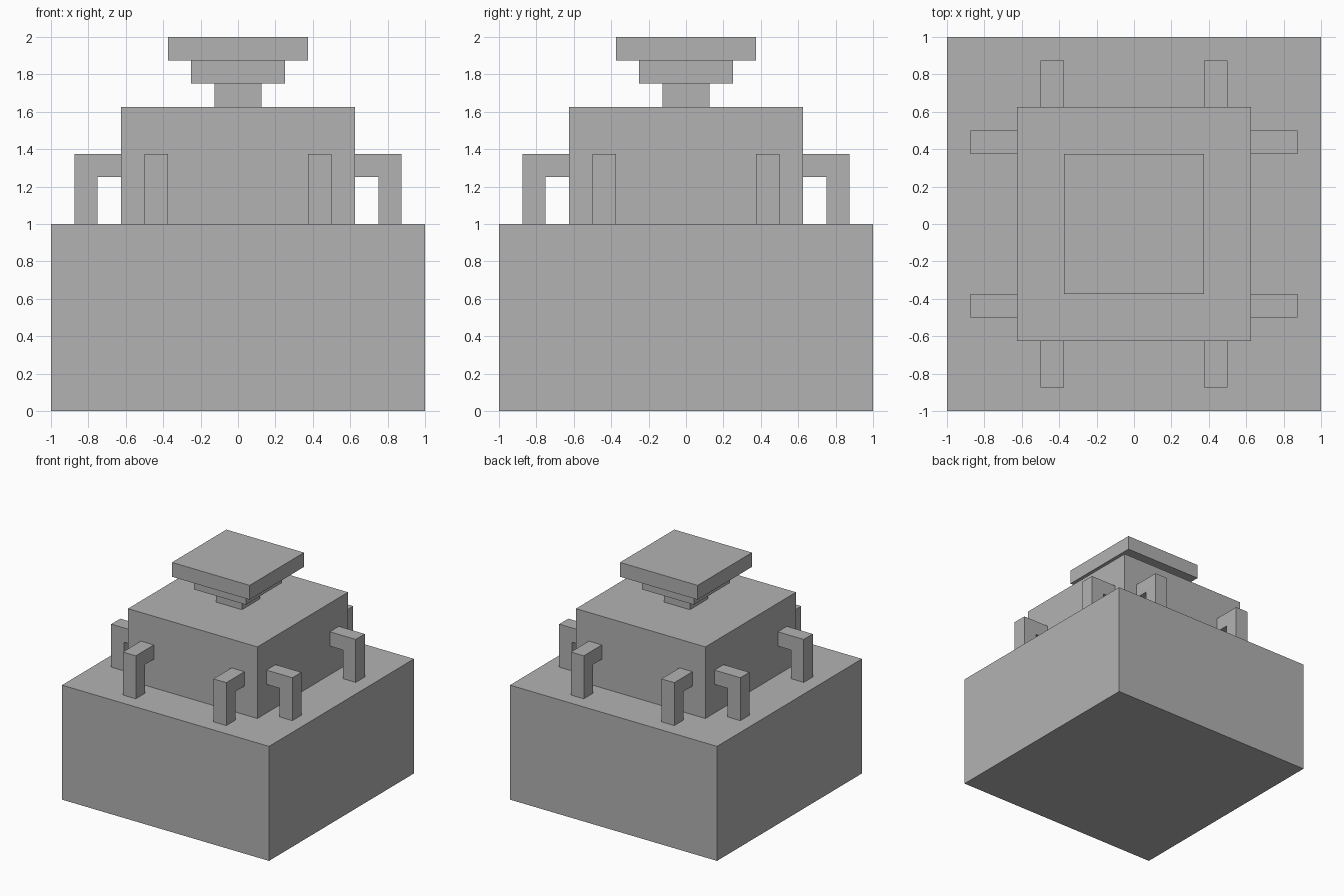
import bpy
import bmesh
from math import pi
from mathutils import Matrix

default_cube = bpy.data.objects.get("Cube")
if default_cube:
    bpy.data.objects.remove(default_cube, do_unlink=True)

GREY = 0.448
stone = bpy.data.materials.new("grey_stone")
stone.use_nodes = True
stone.diffuse_color = (GREY, GREY, GREY, 1)
stone.node_tree.nodes["Principled BSDF"].inputs["Base Color"].default_value = (GREY, GREY, GREY, 1)


def add_object(name, bm):
    bmesh.ops.recalc_face_normals(bm, faces=bm.faces)
    mesh = bpy.data.meshes.new(name)
    bm.to_mesh(mesh)
    bm.free()
    mesh.materials.append(stone)
    obj = bpy.data.objects.new(name, mesh)
    bpy.context.collection.objects.link(obj)
    return obj


def square_block(name, half, bottom, top):
    bm = bmesh.new()
    bmesh.ops.create_cube(bm, size=1)
    bmesh.ops.scale(bm, verts=bm.verts, vec=(2 * half, 2 * half, top - bottom))
    bmesh.ops.translate(bm, verts=bm.verts, vec=(0, 0, (top + bottom) / 2))
    return add_object(name, bm)


# Centred square tiers, from the ground up
square_block("base", 1, 0, 1)
square_block("body", 0.625, 1, 1.625)
square_block("neck", 0.125, 1.625, 1.75)
square_block("collar", 0.25, 1.75, 1.875)
square_block("cap", 0.375, 1.875, 2)

# Bent bracket: a bar out of the body that turns down to the base
PROFILE = [(0.625, 1.25), (0.75, 1.25), (0.75, 1), (0.875, 1), (0.875, 1.375), (0.625, 1.375)]


def bracket(name, offset, angle):
    bm = bmesh.new()
    outline = bm.faces.new([bm.verts.new((x, offset - 0.0625, z)) for x, z in PROFILE])
    extruded = bmesh.ops.extrude_face_region(bm, geom=[outline])["geom"]
    moved = [v for v in extruded if isinstance(v, bmesh.types.BMVert)]
    bmesh.ops.translate(bm, verts=moved, vec=(0, 0.125, 0))
    bm.transform(Matrix.Rotation(angle, 4, "Z"))
    return add_object(name, bm)


# Two brackets on each of the four sides
for turn, side in enumerate(("left", "back", "right", "front")):
    for number, offset in enumerate((-0.4375, 0.4375), 1):
        bracket(f"{side}_bracket_{number}", offset, turn * pi / 2)
